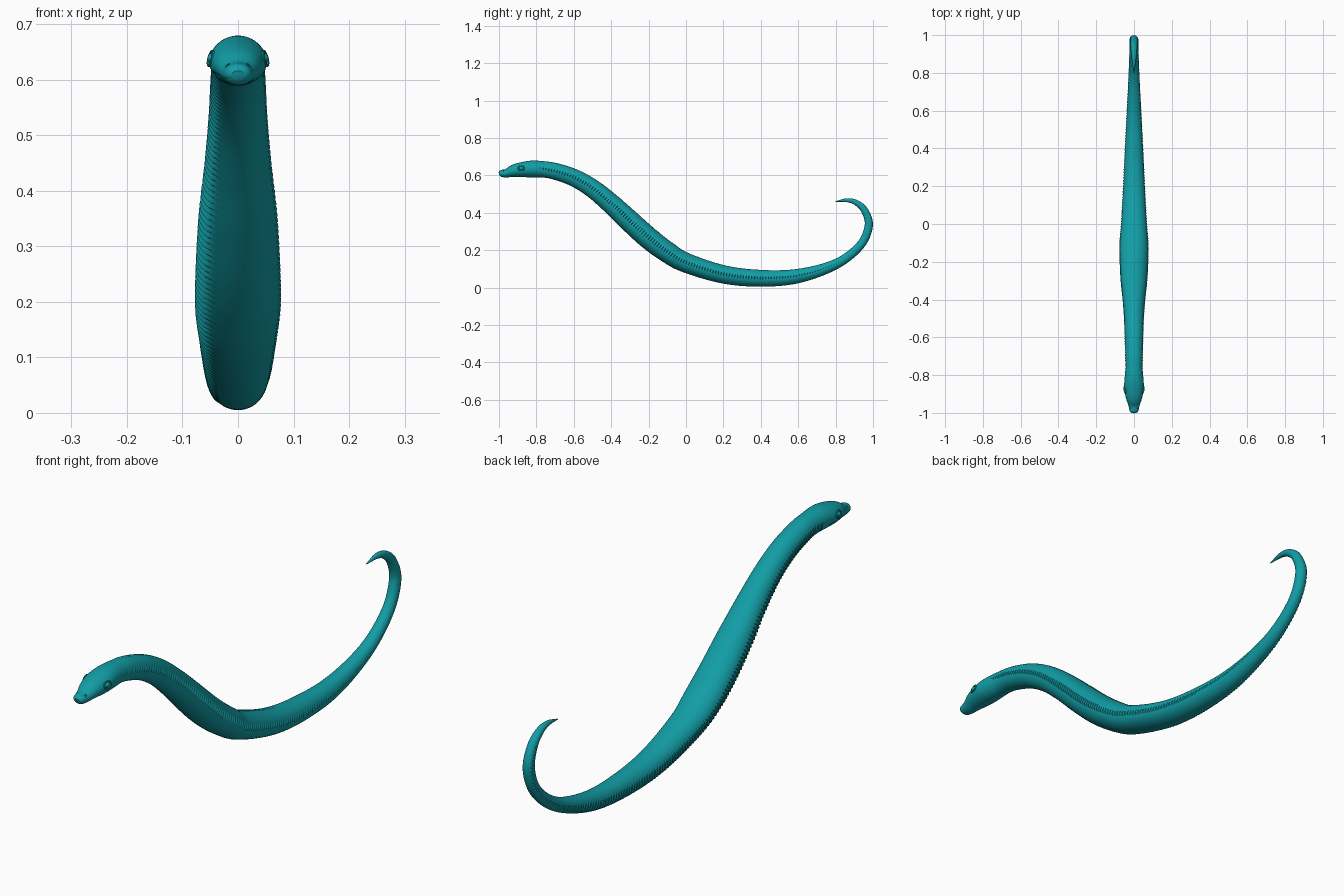
import bpy, bmesh
from math import sin, cos, pi, radians, exp, degrees
from mathutils import Vector, Matrix

cube = bpy.data.objects.get("Cube")
if cube:
    bpy.data.objects.remove(cube, do_unlink=True)

teal = bpy.data.materials.new("teal skin")
teal.use_nodes = True
COLOUR = (0.006, 0.34, 0.38, 1)
teal.diffuse_color = COLOUR
teal.node_tree.nodes["Principled BSDF"].inputs["Base Color"].default_value = COLOUR

# Stations from snout to tail tip: y, z, half width, half height
STATIONS = [Vector(s) for s in (
    (-1, .608, .012, .008), (-.99, .61, .023, .018), (-.96, .612, .03, .023),
    (-.92, .624, .043, .034), (-.87, .631, .052, .041), (-.82, .634, .05, .045),
    (-.76, .632, .045, .044), (-.7, .622, .046, .045), (-.6, .588, .048, .047),
    (-.5, .53, .051, .05), (-.4, .448, .058, .054), (-.3, .355, .068, .058),
    (-.2, .265, .073, .059), (-.1, .19, .074, .057), (0, .133, .067, .053),
    (.2, .071, .057, .049), (.4, .05, .048, .045), (.6, .062, .038, .038),
    (.8, .125, .028, .027), (.93, .224, .023, .023), (.977, .33, .022, .022),
    (.955, .412, .019, .019), (.91, .454, .015, .015), (.86, .467, .01, .01),
    (.8, .46, .002, .002))]
SEGMENTS = 48
RIB_PITCH = .015
RINGS_PER_RIB = 5


def spline(stations, steps=40):
    """Smooth curve through all stations, four values at a time."""
    pts = [stations[0] * 2 - stations[1], *stations, stations[-1] * 2 - stations[-2]]
    out = []
    for a, b, c, d in zip(pts, pts[1:], pts[2:], pts[3:]):
        for k in range(steps):
            t = k / steps
            out.append((b * 2 + (c - a) * t + (a * 2 - b * 5 + c * 4 - d) * t * t
                        + (b * 3 - a - c * 3 + d) * t ** 3) / 2)
    return out + [stations[-1]]


def even_spacing(points, gap):
    """Resample a path at equal distances along its length."""
    out, travelled = [points[0]], 0
    for p, q in zip(points, points[1:]):
        length = (q.xy - p.xy).length
        while length and travelled + length >= gap * len(out):
            out.append(p.lerp(q, (gap * len(out) - travelled) / length))
        travelled += length
    return out + [points[-1]]


def step(lo, hi, x):
    t = max(0, min(1, (x - lo) / (hi - lo)))
    return t * t * (3 - 2 * t)


def relief(i, y, head, angle):
    """Radius factor: overlapping side scales, spine dimples and mouth crease."""
    saw = (i % RINGS_PER_RIB) / (RINGS_PER_RIB - 1)
    degree = degrees(angle)
    side = degree if degree <= 90 else 180 - degree
    if side < -90:
        side += 360
    if side > 180:
        side -= 360
    band = step(-48, -40, side) * (1 - step(8, 20, side))
    scales = (1 - head) * band * (.09 * saw - .045)
    spine = -.035 * exp(-((degree - 90) / 6) ** 2) * saw * (1 - head) * (y < .5)
    crease = -.06 * exp(-((side + 30) / 7) ** 2) * (y < -.83)
    return 1 + scales + spine + crease


def finish(obj):
    obj.data.materials.append(teal)
    bpy.ops.object.select_all(action='DESELECT')
    obj.select_set(True)
    bpy.context.view_layer.objects.active = obj
    bpy.ops.object.shade_smooth_by_angle(angle=radians(35))


def new_object(name, bm):
    bmesh.ops.recalc_face_normals(bm, faces=bm.faces)
    mesh = bpy.data.meshes.new(name)
    bm.to_mesh(mesh)
    bm.free()
    obj = bpy.data.objects.new(name, mesh)
    bpy.context.collection.objects.link(obj)
    finish(obj)


# Body: head, trunk and curled tail in one loft
path = even_spacing(spline(STATIONS), RIB_PITCH / RINGS_PER_RIB)
bm = bmesh.new()
rings = []
for i, p in enumerate(path):
    before, after = path[max(i - 2, 0)], path[min(i + 2, len(path) - 1)]
    tangent = (after.xy - before.xy).normalized()
    centre, up = Vector((0, p.x, p.y)), Vector((0, -tangent.y, tangent.x))
    head = 1 - step(-.81, -.76, p.x)
    ring = []
    for k in range(SEGMENTS):
        angle = 2 * pi * k / SEGMENTS
        r = relief(i, p.x, head, angle)
        offset = Vector((cos(angle) * p.z * r, 0, 0)) + up * (sin(angle) * p.w * r)
        ring.append(bm.verts.new(centre + offset))
    rings.append(ring)
for a, b in zip(rings, rings[1:]):
    for k in range(SEGMENTS):
        n = (k + 1) % SEGMENTS
        bm.faces.new((a[k], a[n], b[n], b[k]))
for cap in (rings[0], rings[-1]):
    bm.faces.new(cap)
new_object("body", bm)


# Eyes, eyelids and nostrils on both sides of the head
def ball(name, place, size):
    bm = bmesh.new()
    bmesh.ops.create_uvsphere(bm, u_segments=20, v_segments=12, radius=1,
                              matrix=Matrix.LocRotScale(Vector(place), None, Vector(size)))
    new_object(name, bm)


def rim(name, place, direction, major, minor, stretch):
    turn = Vector(direction).to_track_quat('Z', 'Y')
    bpy.ops.mesh.primitive_torus_add(location=place, rotation=turn.to_euler(),
                                     major_radius=major, minor_radius=minor,
                                     major_segments=24, minor_segments=8)
    obj = bpy.context.object
    obj.name = name
    obj.scale.x = stretch
    finish(obj)


for side, x in (("left", 1), ("right", -1)):
    ball(side + "_eye", (x * .046, -.88, .638), (.009, .013, .010))
    rim(side + "_eyelid", (x * .049, -.88, .638), (x, -.2, .25), .013, .003, 1.3)
    rim(side + "_nostril", (x * .019, -.975, .625), (x, -.5, .9), .004, .0012, 1)
